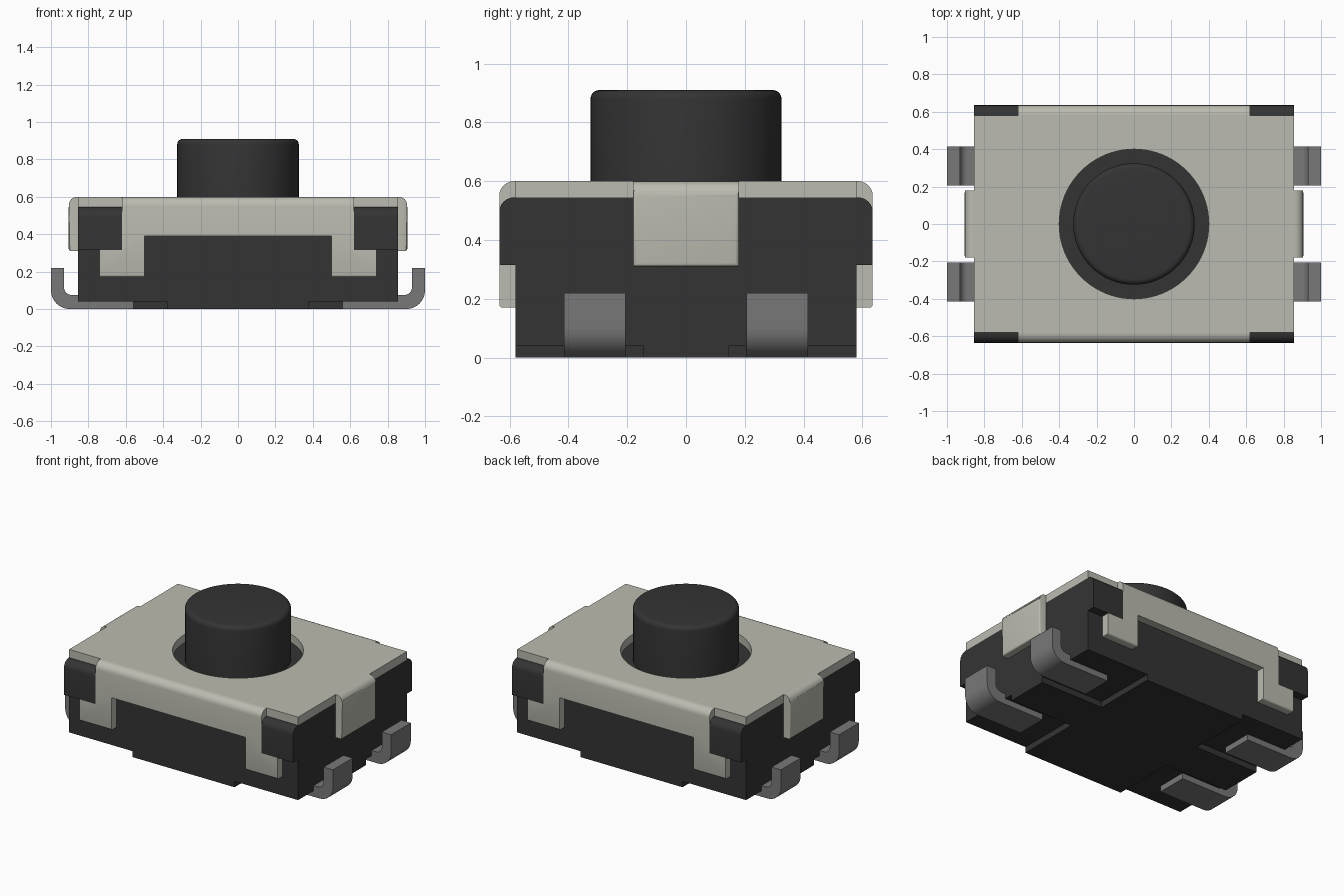
import bpy, bmesh, math

if "Cube" in bpy.data.objects:
    bpy.data.objects.remove(bpy.data.objects["Cube"], do_unlink=True)


def material(name, colour):
    m = bpy.data.materials.new(name)
    m.use_nodes = True
    m.diffuse_color = (*colour, 1)
    m.node_tree.nodes["Principled BSDF"].inputs["Base Color"].default_value = (*colour, 1)
    return m


BLACK = material("black plastic", (0.034, 0.034, 0.034))
COVER = material("pale cover metal", (0.50, 0.50, 0.44))
LEAD = material("grey lead metal", (0.19, 0.19, 0.19))


def finish(name, bm, mat, mirror=""):
    """Turn a bmesh into a shaded object, mirrored over the named axes."""
    bmesh.ops.recalc_face_normals(bm, faces=bm.faces)
    mesh = bpy.data.meshes.new(name)
    bm.to_mesh(mesh)
    bm.free()
    mesh.materials.append(mat)
    ob = bpy.data.objects.new(name, mesh)
    bpy.context.collection.objects.link(ob)
    bpy.ops.object.select_all(action='DESELECT')
    ob.select_set(True)
    bpy.context.view_layer.objects.active = ob
    bpy.ops.object.shade_smooth_by_angle(angle=math.radians(35))
    if mirror:
        mod = ob.modifiers.new("Mirror", 'MIRROR')
        mod.use_axis = ["x" in mirror, "y" in mirror, False]
    return ob


def prism(outline, axis, lo, hi):
    """Extrude a 2D outline along an axis from lo to hi."""
    place = {"x": lambda a, b, c: (c, a, b),
             "y": lambda a, b, c: (a, c, b),
             "z": lambda a, b, c: (a, b, c)}[axis]
    bm = bmesh.new()
    ends = [[bm.verts.new(place(a, b, c)) for a, b in outline] for c in (lo, hi)]
    for ring in ends:
        bm.faces.new(ring)
    n = len(outline)
    for i in range(n):
        j = (i + 1) % n
        bm.faces.new((ends[0][i], ends[0][j], ends[1][j], ends[1][i]))
    bmesh.ops.recalc_face_normals(bm, faces=bm.faces)
    return bm


def rect(a0, a1, b0, b1):
    return [(a0, b0), (a1, b0), (a1, b1), (a0, b1)]


def arc(cx, cy, r, start, end, steps):
    return [(cx + r * math.cos(math.radians(start + (end - start) * i / steps)),
             cy + r * math.sin(math.radians(start + (end - start) * i / steps)))
            for i in range(steps + 1)]


def round_edges(bm, rule, radius, segments=6):
    """Bevel every edge whose two end points satisfy the rule."""
    edges = [e for e in bm.edges if all(rule(v.co) for v in e.verts)]
    bmesh.ops.bevel(bm, geom=edges, offset=radius, segments=segments,
                    profile=0.5, affect='EDGES')


def near(a, b):
    return abs(a - b) < 1e-4


# Body block, with a cross-shaped foot between the four lead recesses
W, D = 0.855, 0.58
finish("body", prism(rect(-W, W, -D, D), "z", 0.04, 0.545), BLACK)
cross = [(0.38, D), (0.38, 0.145), (W, 0.145)]
cross += [(x, -y) for x, y in reversed(cross)]
cross += [(-x, y) for x, y in reversed(cross)]
finish("base_cross", prism(cross, "z", 0, 0.04), BLACK)

# Corner shoulders
bm = prism(rect(0.62, W, 0.315, 0.545), "y", D, 0.635)
round_edges(bm, lambda c: near(c.y, 0.635) and near(c.z, 0.545), 0.05)
finish("corner_shoulders", bm, BLACK, "xy")

# Cover plate: one quarter with a quarter of the round hole
quarter = arc(0, 0, 0.4, 0, 90, 20) + [(0, D), (W, D), (W, 0)]
bm = prism(quarter, "z", 0.545, 0.6)
seams = [f for f in bm.faces
         if all(abs(v.co.x) < 1e-4 for v in f.verts) or all(abs(v.co.y) < 1e-4 for v in f.verts)]
bmesh.ops.delete(bm, geom=seams, context='FACES')
finish("cover_plate", bm, COVER, "xy")

# Folded front and back flanges with hooked legs
half = [(0.5, 0.39), (0.5, 0.17), (0.74, 0.17), (0.74, 0.315), (0.62, 0.315), (0.62, 0.6)]
bm = prism(half + [(-x, z) for x, z in reversed(half)], "y", D, 0.635)
round_edges(bm, lambda c: near(c.y, 0.635) and near(c.z, 0.6), 0.05)
round_edges(bm, lambda c: near(c.y, 0.635) and near(c.z, 0.17), 0.012, 3)
finish("cover_flanges", bm, COVER, "y")

# Folded side clips
bm = prism(rect(-0.18, 0.18, 0.31, 0.6), "x", W, 0.905)
round_edges(bm, lambda c: near(c.x, 0.905) and near(c.z, 0.6), 0.045)
round_edges(bm, lambda c: near(c.x, 0.905) and c.z < 0.56, 0.012, 3)
finish("side_clips", bm, COVER, "x")

# Bent leads
lead = [(0.56, 0)] + arc(0.9, 0.1, 0.1, -90, 0, 8) + [(1.0, 0.22), (0.93, 0.22)]
lead += arc(0.89, 0.115, 0.04, 0, -90, 6) + [(0.56, 0.075)]
finish("leads", prism(lead, "y", 0.205, 0.415), LEAD, "xy")

# Push button with a rounded rim
bm = prism(arc(0, 0, 0.325, 0, 360, 64)[:-1], "z", 0.5, 0.91)
round_edges(bm, lambda c: near(c.z, 0.91), 0.03, 5)
finish("push_button", bm, BLACK)
